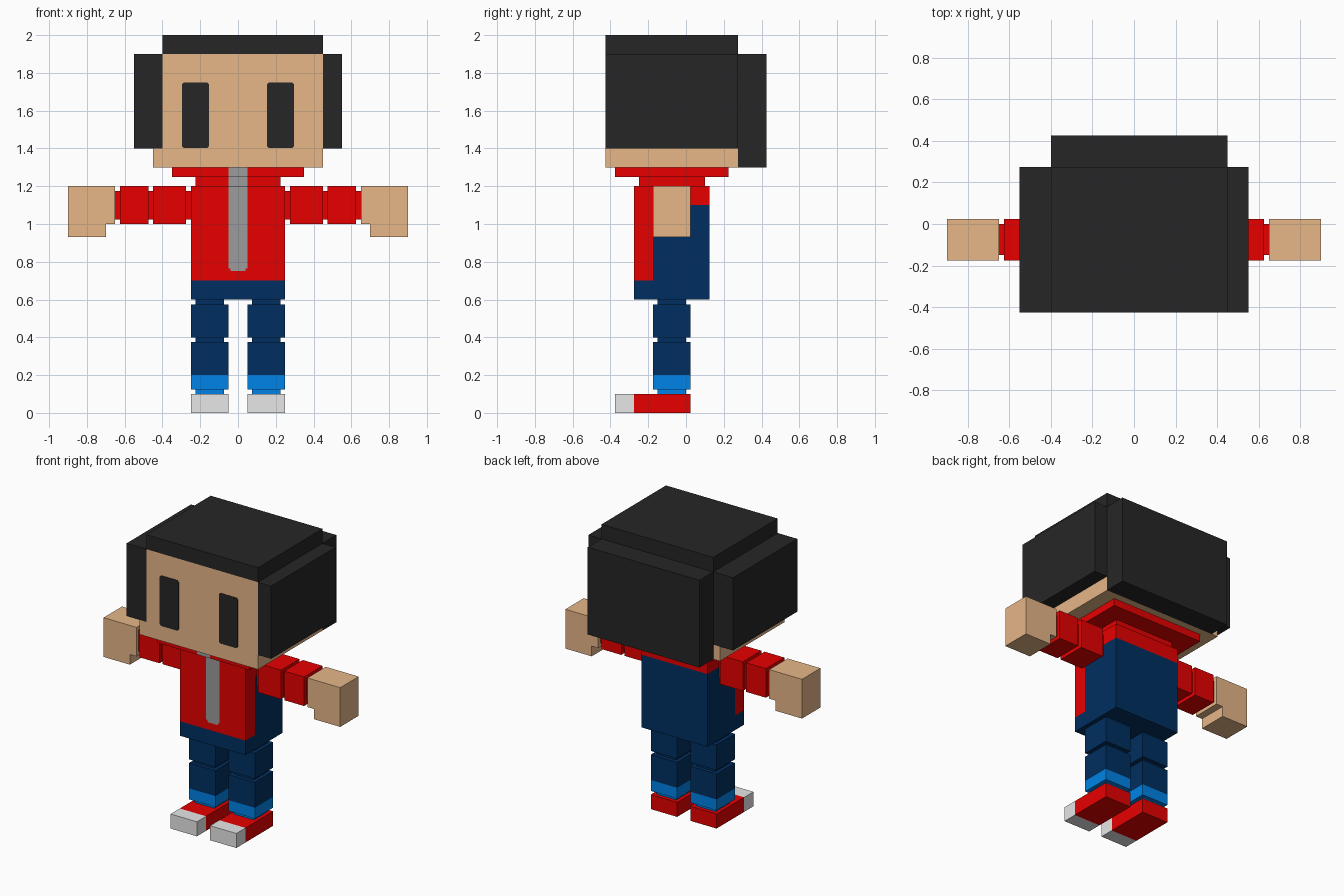
import bpy, bmesh

if "Cube" in bpy.data.objects:
    bpy.data.objects.remove(bpy.data.objects["Cube"])


def material(name, r, g, b):
    """Flat colour given as 0-255 display values, stored as linear."""
    lin = [((c / 255 + 0.055) / 1.055) ** 2.4 if c > 10 else c / 255 / 12.92 for c in (r, g, b)]
    m = bpy.data.materials.new(name)
    m.diffuse_color = (*lin, 1)
    m.use_nodes = True
    m.node_tree.nodes["Principled BSDF"].inputs["Base Color"].default_value = m.diffuse_color
    return m


HAIR = material("charcoal", 38, 38, 38)
SKIN = material("skin tan", 235, 186, 139)
RED = material("jacket red", 235, 0, 0)
NAVY = material("navy", 0, 47, 97)
BLUE = material("cuff blue", 0, 138, 243)
PALE = material("pale grey", 237, 237, 237)
ZIP = material("zip grey", 156, 156, 156)


def prism(name, profile, y0, y1, mats, cuts=(), rule=None):
    """Extrude an x-z profile from y0 to y1, cut it, and colour faces by rule."""
    bm = bmesh.new()
    face = bm.faces.new([bm.verts.new((x, y0, z)) for x, z in profile])
    ext = bmesh.ops.extrude_face_region(bm, geom=[face], use_keep_orig=True)
    for v in ext["geom"]:
        if isinstance(v, bmesh.types.BMVert):
            v.co.y = y1
    bmesh.ops.recalc_face_normals(bm, faces=bm.faces)
    for axis, value in cuts:
        co, no = [0, 0, 0], [0, 0, 0]
        co["xyz".index(axis)] = value
        no["xyz".index(axis)] = 1
        bmesh.ops.bisect_plane(bm, geom=bm.verts[:] + bm.edges[:] + bm.faces[:],
                               plane_co=co, plane_no=no)
    bm.normal_update()
    if rule:
        for f in bm.faces:
            f.material_index = rule(f.calc_center_median(), f.normal)
    mesh = bpy.data.meshes.new(name)
    bm.to_mesh(mesh)
    bm.free()
    for m in mats:
        mesh.materials.append(m)
    obj = bpy.data.objects.new(name, mesh)
    bpy.context.collection.objects.link(obj)
    return obj


def box(name, x0, x1, y0, y1, z0, z1, mats, cuts=(), rule=None):
    return prism(name, [(x0, z0), (x1, z0), (x1, z1), (x0, z1)], y0, y1, mats, cuts, rule)


# Head, notched on one side where the hair wraps in
prism("head", [(-.45, 1.3), (.45, 1.3), (.45, 1.9), (-.40, 1.9), (-.40, 1.4), (-.45, 1.4)],
      -.425, .275, [SKIN])

# Hair slabs
box("hair_top", -.40, .45, -.425, .275, 1.9, 2.0, [HAIR])
box("hair_left", -.55, -.40, -.425, .275, 1.4, 1.9, [HAIR])
box("hair_right", .45, .55, -.425, .275, 1.4, 1.9, [HAIR])
box("hair_back", -.40, .45, .275, .425, 1.3, 1.9, [HAIR])

# Collar and neck with the zip running down their fronts
ZIP_CUTS = [("x", -.05), ("x", .05)]


def zip_front(c, n):
    return 1 if n.y < -.5 and abs(c.x) < .05 else 0


box("collar", -.35, .35, -.375, .225, 1.25, 1.3, [RED, ZIP], ZIP_CUTS, zip_front)
box("neck", -.225, .225, -.25, .1, 1.2, 1.25, [RED, ZIP], ZIP_CUTS, zip_front)


# Torso: red jacket front and shoulders, navy back and hips, grey zip
def torso_colour(c, n):
    if n.y < -.5 and c.z > .75 and abs(c.x) < (.05 if c.z > .765 else .04):
        return 2
    if c.z > 1.1 or (c.y < -.175 and c.z > .7):
        return 0
    return 1


box("torso", -.25, .25, -.275, .125, .6, 1.2, [RED, NAVY, ZIP],
    ZIP_CUTS + [("x", -.04), ("x", .04), ("y", -.175),
                ("z", .7), ("z", .75), ("z", .765), ("z", 1.1)], torso_colour)

for side, s in (("left", -1), ("right", 1)):
    # Eye plate with clipped corners
    a, b, lo, hi, k = .153, .297, 1.403, 1.75, .01
    eye = [(a + k, lo), (b - k, lo), (b, lo + k), (b, hi - k),
           (b - k, hi), (a + k, hi), (a, hi - k), (a, lo + k)]
    prism("eye_" + side, [(s * x, z) for x, z in eye], -.427, -.42, [HAIR])

    # Arm blocks with thinner joints between
    for part, x0, x1 in (("upper_arm", .275, .45), ("forearm", .475, .625)):
        box(f"{part}_{side}", s * x0, s * x1, -.175, .025, 1.0, 1.2, [RED])
    for part, x0, x1 in (("shoulder", .25, .275), ("elbow", .45, .475), ("wrist", .625, .65)):
        box(f"{part}_{side}", s * x0, s * x1, -.15, 0, 1.025, 1.175, [RED])

    # Hand with a lowered outer part
    hand = [(.65, 1.2), (.9, 1.2), (.9, .93), (.7, .93), (.7, 1.0), (.65, 1.0)]
    prism("hand_" + side, [(s * x, z) for x, z in hand], -.175, .025, [SKIN])

    # Leg blocks, turned-up cuff and joints
    box("thigh_" + side, s * .05, s * .25, -.175, .025, .4, .575, [NAVY])
    box("shin_" + side, s * .05, s * .25, -.175, .025, .125, .375, [NAVY, BLUE],
        [("z", .2)], lambda c, n: 1 if c.z < .2 else 0)
    for part, z0, z1, mat in (("hip", .575, .6, NAVY), ("knee", .375, .4, NAVY),
                              ("ankle", .1, .125, BLUE)):
        box(f"{part}_{side}", s * .075, s * .225, -.15, 0, z0, z1, [mat])

    # Shoe with a pale toe cap
    box("shoe_" + side, s * .05, s * .25, -.375, .025, 0, .1, [RED, PALE],
        [("y", -.275)], lambda c, n: 1 if c.y < -.275 else 0)
